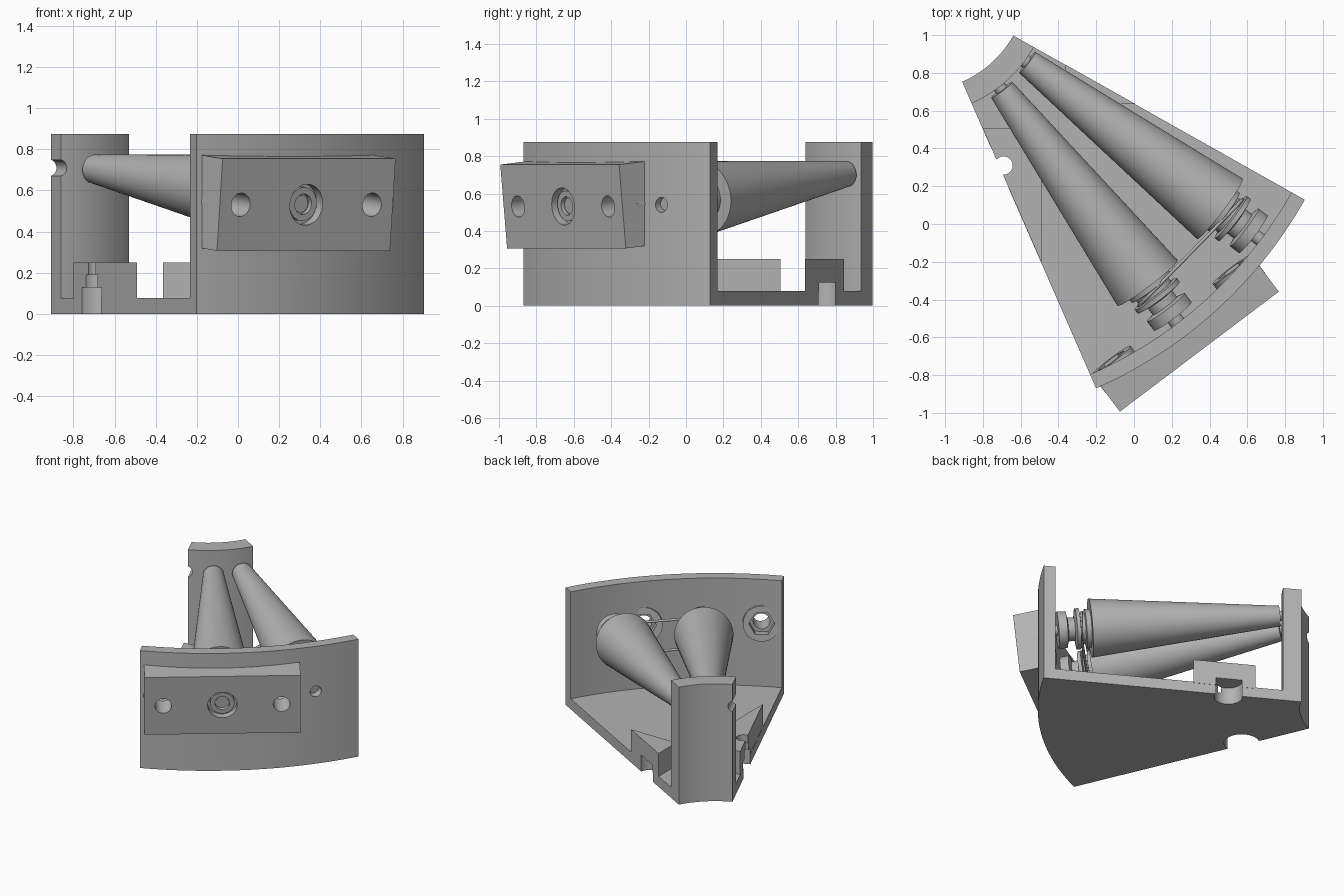
import bpy, bmesh
from math import sin, cos, pi, radians
from mathutils import Vector, Matrix

cube = bpy.data.objects.get("Cube")
if cube:
    bpy.data.objects.remove(cube)

grey = bpy.data.materials.new("plain grey")
grey.use_nodes = True
grey.diffuse_color = (0.45, 0.45, 0.45, 1)
grey.node_tree.nodes["Principled BSDF"].inputs["Base Color"].default_value = (0.45, 0.45, 0.45, 1)

PIVOT = Vector((-1.14, 1.28, 0))       # centre of the sector arcs
A0, A1 = radians(-66.4), radians(-29.4)
HEIGHT = 0.875


def finish(name, bm, matrix=Matrix()):
    bmesh.ops.transform(bm, matrix=matrix, verts=bm.verts)
    bmesh.ops.recalc_face_normals(bm, faces=bm.faces)
    mesh = bpy.data.meshes.new(name)
    bm.to_mesh(mesh)
    bm.free()
    mesh.materials.append(grey)
    ob = bpy.data.objects.new(name, mesh)
    bpy.context.collection.objects.link(ob)
    return ob


def select(ob):
    bpy.ops.object.select_all(action='DESELECT')
    ob.select_set(True)
    bpy.context.view_layer.objects.active = ob


def frame(origin, axis):
    """Local z along the axis, local x level, local y up."""
    z = Vector(axis).normalized()
    x = Vector((-z.y, z.x, 0)).normalized()
    m = Matrix((x, z.cross(x), z)).transposed().to_4x4()
    m.translation = origin
    return m


def lathe(name, profile, matrix=Matrix(), sides=64):
    """Closed solid of revolution from (height, radius) pairs."""
    bm = bmesh.new()
    rings = [[bm.verts.new((r * cos(2 * pi * i / sides), r * sin(2 * pi * i / sides), h))
              for i in range(sides)] for h, r in profile]
    for a, b in zip(rings, rings[1:]):
        for i in range(sides):
            j = (i + 1) % sides
            bm.faces.new((a[i], a[j], b[j], b[i]))
    bm.faces.new(rings[0])
    bm.faces.new(rings[-1])
    return finish(name, bm, matrix)


def rod(name, matrix, start, end, r, sides=48):
    return lathe(name, [(start, r), (end, r)], matrix, sides)


def prism(name, outline, z0, z1, matrix=Matrix()):
    bm = bmesh.new()
    low = [bm.verts.new((x, y, z0)) for x, y in outline]
    high = [bm.verts.new((x, y, z1)) for x, y in outline]
    bm.faces.new(low)
    bm.faces.new(high)
    n = len(outline)
    for i in range(n):
        j = (i + 1) % n
        bm.faces.new((low[i], low[j], high[j], high[i]))
    return finish(name, bm, matrix)


def cut(ob, cutters):
    select(ob)
    for c in cutters:
        mod = ob.modifiers.new("cut", 'BOOLEAN')
        mod.operation = 'DIFFERENCE'
        mod.solver = 'EXACT'
        mod.object = c
        bpy.ops.object.modifier_apply(modifier=mod.name)


# Sector frame: floor with a narrow post wall and a wide curved wall
section = [(0.575, 0), (2.346, 0), (2.346, HEIGHT), (2.266, HEIGHT),
           (2.266, 0.078), (0.70, 0.078), (0.70, HEIGHT), (0.575, HEIGHT)]
bm = bmesh.new()
STEPS = 40
slices = []
for k in range(STEPS + 1):
    a = A0 + (A1 - A0) * k / STEPS
    slices.append([bm.verts.new(PIVOT + Vector((r * cos(a), r * sin(a), z))) for r, z in section])
for a, b in zip(slices, slices[1:]):
    for i in range(len(section)):
        j = (i + 1) % len(section)
        bm.faces.new((a[i], a[j], b[j], b[i]))
bm.faces.new(slices[0])
bm.faces.new(slices[-1])
body = finish("sector_frame", bm)

# Triangular mounting blocks along both sides
block_a = prism("front_mount_block", [(-0.80, 0.505), (-0.49, 0.505), (-0.49, -0.205)], 0.07, 0.25)
block_b = prism("back_mount_block", [(-0.365, 0.845), (0.008, 0.635), (-0.365, 0.635)], 0.07, 0.25)

# Axes of the two spindles
tip_a, tip_b = Vector((-0.70, 0.71, 0.705)), Vector((-0.565, 0.855, 0.705))
axis_a = frame(tip_a, (0.77, -1.02, -0.13))
axis_b = frame(tip_b, (1.02, -0.775, -0.13))

# Tilted outer plate and round bosses behind its bolt holes
plate_frame = axis_a @ Matrix.Translation((0, 0, 1.722))
bolts = [plate_frame @ Matrix.Translation((s * 0.4, 0, 0)) for s in (-1, 1)]
w, h = 0.527, 0.225
plate = prism("outer_plate", [(-w, -h), (w, -h), (w, h), (-w, h)], -0.3, 0, plate_frame)
bosses = [rod("bolt_boss", m, -0.222, -0.1, 0.128) for m in bolts]

# Cutters
wall_trim = rod("wall_trim_cutter", Matrix.Translation(PIVOT), -0.5, 1.5, 2.30, 192)
bolt_holes = [rod("bolt_cutter", m, -0.4, 0.2, 0.057) for m in bolts]
nut_pockets = [rod("nut_cutter", m, -0.4, -0.15, 0.088, 6) for m in bolts]
shaft_hole_a = rod("shaft_cutter", axis_a, 1.4, 2, 0.05)
shaft_hole_b = rod("shaft_cutter", axis_b, 1.4, 2, 0.04)
recess = rod("recess_cutter", plate_frame, -0.05, 0.2, 0.10)
bore_a = lathe("bore_cutter", [(-0.1, 0.12), (0.128, 0.12), (0.128, 0.075), (0.19, 0.075),
                               (0.19, 0.048), (0.4, 0.048)], Matrix.Translation((-0.69, 0.31, 0)))
bore_b = rod("bore_cutter", Matrix.Translation((-0.22, 0.729, 0)), -0.1, 0.125, 0.095)
edge = PIVOT + Vector((cos(A0), sin(A0), 0)) * 0.4 + Vector((sin(A0), -cos(A0), 0)) * 0.01
notch = rod("notch_cutter", frame(edge + Vector((0, 0, 0.71)), (cos(A0), sin(A0), 0)), 0, 0.5, 0.04)

cut(body, bolt_holes + nut_pockets + [shaft_hole_a, shaft_hole_b, bore_a, bore_b, notch])
cut(plate, [wall_trim, recess, shaft_hole_a] + bolt_holes)
cut(block_a, [bore_a])
cut(block_b, [bore_b])
for boss, hole, pocket in zip(bosses, bolt_holes, nut_pockets):
    cut(boss, [hole, pocket])
for c in bolt_holes + nut_pockets + [wall_trim, shaft_hole_a, shaft_hole_b, recess, bore_a, bore_b, notch]:
    bpy.data.objects.remove(c)

# Bearing ring inside the plate recess
ring = [(-0.05, 0.082), (-0.025, 0.082), (-0.025, 0.05), (-0.05, 0.05), (-0.05, 0.082)]
bearing = lathe("bearing_ring", ring, plate_frame)

# Tapered spindles with grooved pulleys
pulley = [(1.287, 0.2), (1.287, 0.13), (1.32, 0.13), (1.325, 0.105), (1.355, 0.105), (1.36, 0.14),
          (1.385, 0.14), (1.395, 0.08), (1.44, 0.08), (1.45, 0.125), (1.51, 0.125)]
spindles = []
for name, axis, end in (("front_spindle", axis_a, 1.68), ("back_spindle", axis_b, 1.60)):
    profile = [(-0.06, 0.035), (0, 0.035), (0, 0.07)] + pulley + [(1.51, 0.042), (end, 0.042)]
    if axis is axis_b:
        profile[-2:] = [(1.51, 0.035), (end, 0.035)]
    spindles.append(lathe(name, profile, axis))

# Drive belt looped round both pulleys
pa, pb = (m @ Vector((0, 0, 1.34)) for m in (axis_a, axis_b))
along = (pb - pa).normalized()
up = Vector((0, 0, 1))
path = []
for centre, start in ((pb, 0.5), (pa, 1.5)):
    for k in range(13):
        a = pi * (start - k / 12)
        path.append(centre + 0.112 * (along * cos(a) + up * sin(a)))
curve = bpy.data.curves.new("drive_belt", 'CURVE')
curve.dimensions = '3D'
curve.bevel_depth = 0.009
curve.bevel_resolution = 2
spline = curve.splines.new('POLY')
spline.points.add(len(path) - 1)
for p, co in zip(spline.points, path):
    p.co = (*co, 1)
spline.use_cyclic_u = True
curve.materials.append(grey)
belt = bpy.data.objects.new("drive_belt", curve)
bpy.context.collection.objects.link(belt)

# Smooth the round surfaces and keep the edges sharp
for ob in [body, plate, block_a, block_b, bearing] + bosses + spindles:
    select(ob)
    bpy.ops.object.shade_smooth_by_angle(angle=radians(30))
